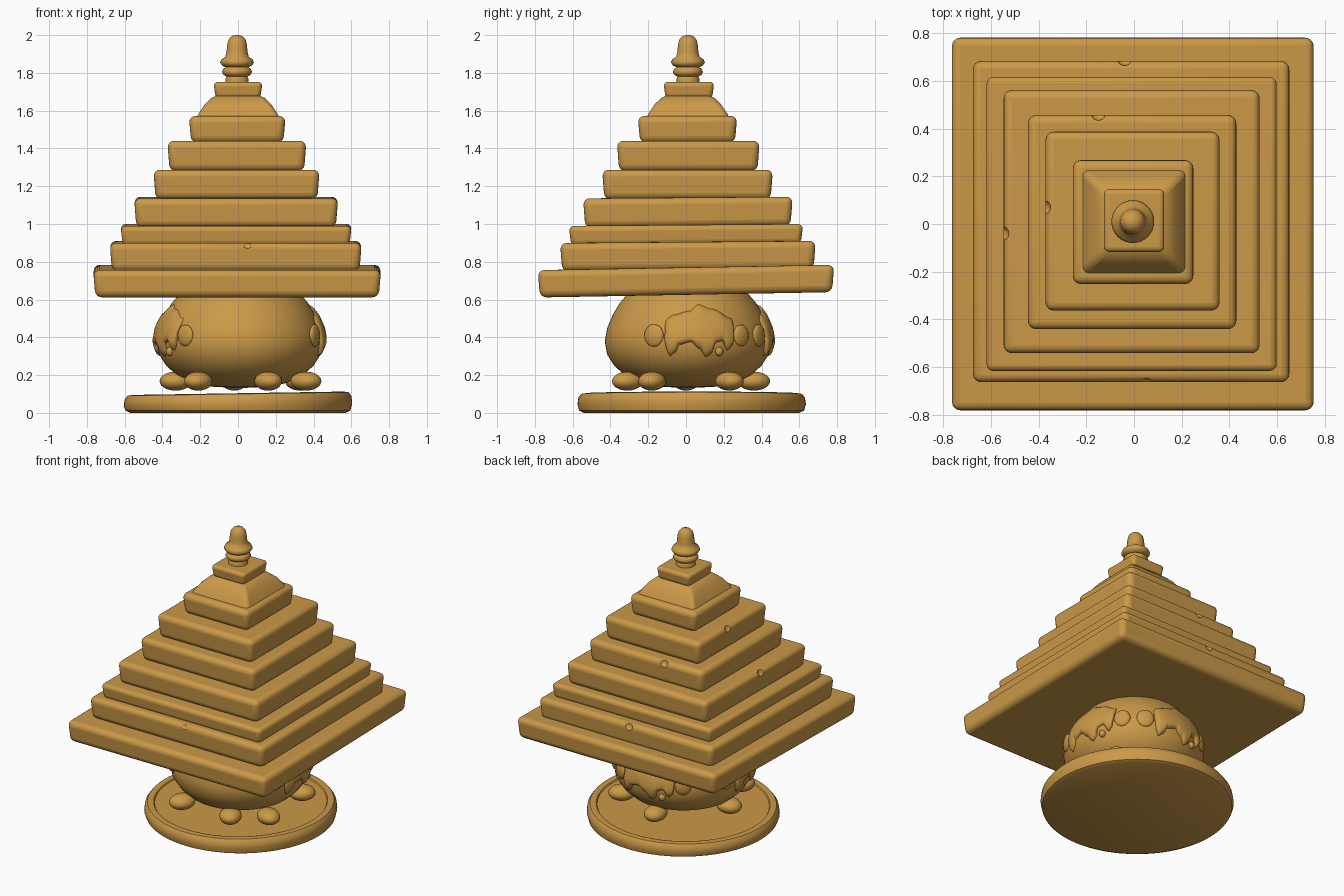
import bpy, bmesh, math
from mathutils import Vector, Matrix

if "Cube" in bpy.data.objects:
    bpy.data.objects.remove(bpy.data.objects["Cube"])

mat = bpy.data.materials.new("golden clay")
mat.use_nodes = True
COLOR = (0.6, 0.32, 0.065, 1)
mat.diffuse_color = COLOR
mat.node_tree.nodes["Principled BSDF"].inputs["Base Color"].default_value = COLOR


def make(name, bm, angle=40):
    bmesh.ops.recalc_face_normals(bm, faces=bm.faces)
    mesh = bpy.data.meshes.new(name)
    bm.to_mesh(mesh)
    bm.free()
    ob = bpy.data.objects.new(name, mesh)
    bpy.context.collection.objects.link(ob)
    mesh.materials.append(mat)
    smooth(ob, angle)
    return ob


def smooth(ob, angle=40):
    bpy.ops.object.select_all(action="DESELECT")
    ob.select_set(True)
    bpy.context.view_layer.objects.active = ob
    bpy.ops.object.shade_smooth_by_angle(angle=math.radians(angle))


def apply_all(ob):
    bpy.context.view_layer.objects.active = ob
    for mod in list(ob.modifiers):
        bpy.ops.object.modifier_apply(modifier=mod.name)
    smooth(ob)


def lathe(name, profile, segs=64, center=(0, 0), turn=0.0, angle=40):
    """Spin a (radius, height) profile round z and cap both ends."""
    bm = bmesh.new()
    rings = []
    for r, z in profile:
        ring = []
        for i in range(segs):
            a = turn + math.tau * i / segs
            ring.append(bm.verts.new((center[0] + r * math.cos(a), center[1] + r * math.sin(a), z)))
        rings.append(ring)
    for low, high in zip(rings, rings[1:]):
        for i in range(segs):
            j = (i + 1) % segs
            bm.faces.new((low[i], low[j], high[j], high[i]))
    bm.faces.new(rings[0])
    bm.faces.new(rings[-1])
    return make(name, bm, angle)


def blend(points, x):
    """Smooth interpolation through (x, value) points."""
    for (x0, v0), (x1, v1) in zip(points, points[1:]):
        if x <= x1:
            t = max(0, (x - x0) / (x1 - x0))
            return v0 + (v1 - v0) * t * t * (3 - 2 * t)
    return points[-1][1]


def ellipsoid(name, size, matrix):
    bm = bmesh.new()
    bmesh.ops.create_uvsphere(bm, u_segments=24, v_segments=14, radius=1,
                              matrix=matrix @ Matrix.Diagonal((*size, 1)))
    return make(name, bm, 80)


# Base plate with a raised rim, its top slightly sloping
plate = lathe("base_plate", [(0.57, 0), (0.595, 0.012), (0.605, 0.045), (0.6, 0.08), (0.585, 0.1),
                             (0.56, 0.104), (0.545, 0.1), (0.54, 0.092), (0.02, 0.092)], 72, (0, 0.03))
for v in plate.data.vertices:
    if v.co.z > 0.03:
        v.co.z += 0.016 * v.co.x

# Pebbles under the pot
for i, (x, y) in enumerate([(-0.21, -0.31), (0.16, -0.31), (0.36, -0.18), (0.33, 0.23),
                            (-0.02, 0.36), (-0.33, 0.0)]):
    place = Matrix.Translation((x, y, 0.168)) @ Matrix.Rotation(math.atan2(y, x), 4, "Z")
    ellipsoid(f"pebble_{i + 1}", (0.085, 0.07, 0.05), place)

# Pot body
POT = [(0.14, 0.17), (0.16, 0.25), (0.2, 0.335), (0.25, 0.39), (0.31, 0.428), (0.38, 0.44),
       (0.45, 0.427), (0.52, 0.397), (0.58, 0.362), (0.63, 0.32), (0.67, 0.28)]
POT_CENTER = (0.01, 0.01)
lathe("pot_body", [(0.02, 0.132)] + [(r, z) for z, r in POT], 64, POT_CENTER, angle=80)


def pot_radius(z):
    for (z0, r0), (z1, r1) in zip(POT, POT[1:]):
        if z <= z1:
            return r0 + (r1 - r0) * (z - z0) / (z1 - z0)
    return POT[-1][1]


def on_pot(angle, z, lift):
    r = pot_radius(z) + lift
    return Vector((POT_CENTER[0] + r * math.cos(angle), POT_CENTER[1] + r * math.sin(angle), z))


# Dripping glaze patches, each with round knobs beside them
DRIP_TOP = [(-0.19, 0.49), (-0.15, 0.52), (-0.06, 0.54), (0, 0.575), (0.08, 0.55), (0.19, 0.5)]
DRIP_LOW = [(-0.19, 0.47), (-0.18, 0.34), (-0.16, 0.3), (-0.13, 0.32), (-0.11, 0.36), (-0.05, 0.375),
            (-0.01, 0.34), (0.03, 0.295), (0.055, 0.31), (0.075, 0.37), (0.11, 0.38), (0.145, 0.33),
            (0.165, 0.35), (0.19, 0.48)]
COLS, ROWS = 60, 14


def glaze(name, heading):
    bm = bmesh.new()
    grid = []
    for c in range(COLS + 1):
        s = 2 * c / COLS - 1
        u = 0.19 * s
        low, top = blend(DRIP_LOW, u), blend(DRIP_TOP, u)
        col = []
        for k in range(ROWS + 1):
            t = -math.cos(math.pi * k / ROWS)
            lift = -0.006 + 0.03 * math.sqrt((1 - t ** 6) * (1 - s ** 10))
            z = low + (top - low) * (t + 1) / 2
            col.append(bm.verts.new(on_pot(heading + u / 0.42, z, lift)))
        grid.append(col)
    for a, b in zip(grid, grid[1:]):
        for k in range(ROWS):
            bm.faces.new((a[k], b[k], b[k + 1], a[k + 1]))
    make(name, bm, 60)


KNOBS = [(-0.245, 0.41, 0.055), (0.23, 0.41, 0.052), (0.1, 0.325, 0.022)]
for n, degrees in enumerate((9, 93, 197)):
    heading = math.radians(degrees)
    glaze(f"glaze_drip_{n + 1}", heading)
    for k, (u, z, r) in enumerate(KNOBS):
        a = heading + u / 0.42
        place = Matrix.Translation(on_pot(a, z, 0)) @ Matrix.Rotation(a, 4, "Z")
        ellipsoid(f"knob_{n + 1}_{k + 1}", (0.02, r, r * 1.08), place)

# Stepped roof: half width x, half width y, bottom, top, x shift, y shift
TIERS = [(0.762, 0.785, 0.625, 0.77, -0.005, 0.0), (0.667, 0.677, 0.755, 0.905, -0.012, 0.01),
         (0.612, 0.62, 0.89, 0.995, -0.01, 0.0), (0.54, 0.555, 0.985, 1.14, -0.01, 0.01),
         (0.44, 0.452, 1.13, 1.287, -0.008, 0.008), (0.368, 0.378, 1.28, 1.44, -0.006, 0.012),
         (0.256, 0.263, 1.43, 1.572, -0.004, 0.008), (0.13, 0.135, 1.665, 1.752, 0.0, 0.015)]


def tier(name, hx, hy, low, top, sx, sy, tilt):
    bm = bmesh.new()
    bmesh.ops.create_cube(bm, size=2)
    for v in bm.verts:
        taper = 0.012 if v.co.z < 0 else 0
        x, y = v.co.x * (hx - taper), v.co.y * (hy - taper)
        z = (low if v.co.z < 0 else top) + tilt * y
        v.co = (x + sx, y + sy, z)
    ob = make(name, bm)
    mod = ob.modifiers.new("rounding", "BEVEL")
    mod.width = min(0.035, (top - low) * 0.27)
    mod.segments = 4
    apply_all(ob)
    return ob


tiers = []
for i, row in enumerate(TIERS):
    tilt = 0.018 if i == 0 else (0.008 if i < 4 else 0)
    tiers.append(tier(f"roof_tier_{i + 1}", *row, tilt))

# Small worn chips in the tier edges
CHIPS = [(1, (0.05, -0.68, 0.905)), (1, (-0.04, 0.7, 0.905)), (3, (-0.56, -0.04, 1.14)),
         (4, (-0.15, 0.47, 1.285)), (5, (-0.385, 0.07, 1.44))]
for n, (index, spot) in enumerate(CHIPS):
    cutter = ellipsoid(f"chip_cutter_{n + 1}", (0.035, 0.035, 0.04), Matrix.Translation(spot))
    mod = tiers[index].modifiers.new("chip", "BOOLEAN")
    mod.operation, mod.object, mod.solver = "DIFFERENCE", cutter, "EXACT"
    apply_all(tiers[index])
    bpy.data.objects.remove(cutter)

# Curved hip under the topmost tier
hip_rows = [(0.225, 1.555), (0.205, 1.59), (0.175, 1.635), (0.14, 1.668), (0.1, 1.685)]
hip = lathe("roof_hip", [(r * math.sqrt(2), z) for r, z in hip_rows], 4, (0, 0.01), math.pi / 4)
soft = hip.modifiers.new("rounding", "BEVEL")
soft.width, soft.segments = 0.02, 3
apply_all(hip)

# Ringed finial
lathe("finial", [(0.06, 1.74), (0.062, 1.765), (0.055, 1.78), (0.072, 1.79), (0.08, 1.805), (0.072, 1.822),
                 (0.06, 1.83), (0.078, 1.838), (0.09, 1.855), (0.082, 1.872), (0.062, 1.885),
                 (0.056, 1.91), (0.052, 1.95), (0.046, 1.975), (0.032, 1.992), (0.012, 2.0)],
      32, (-0.005, 0.01), angle=80)
